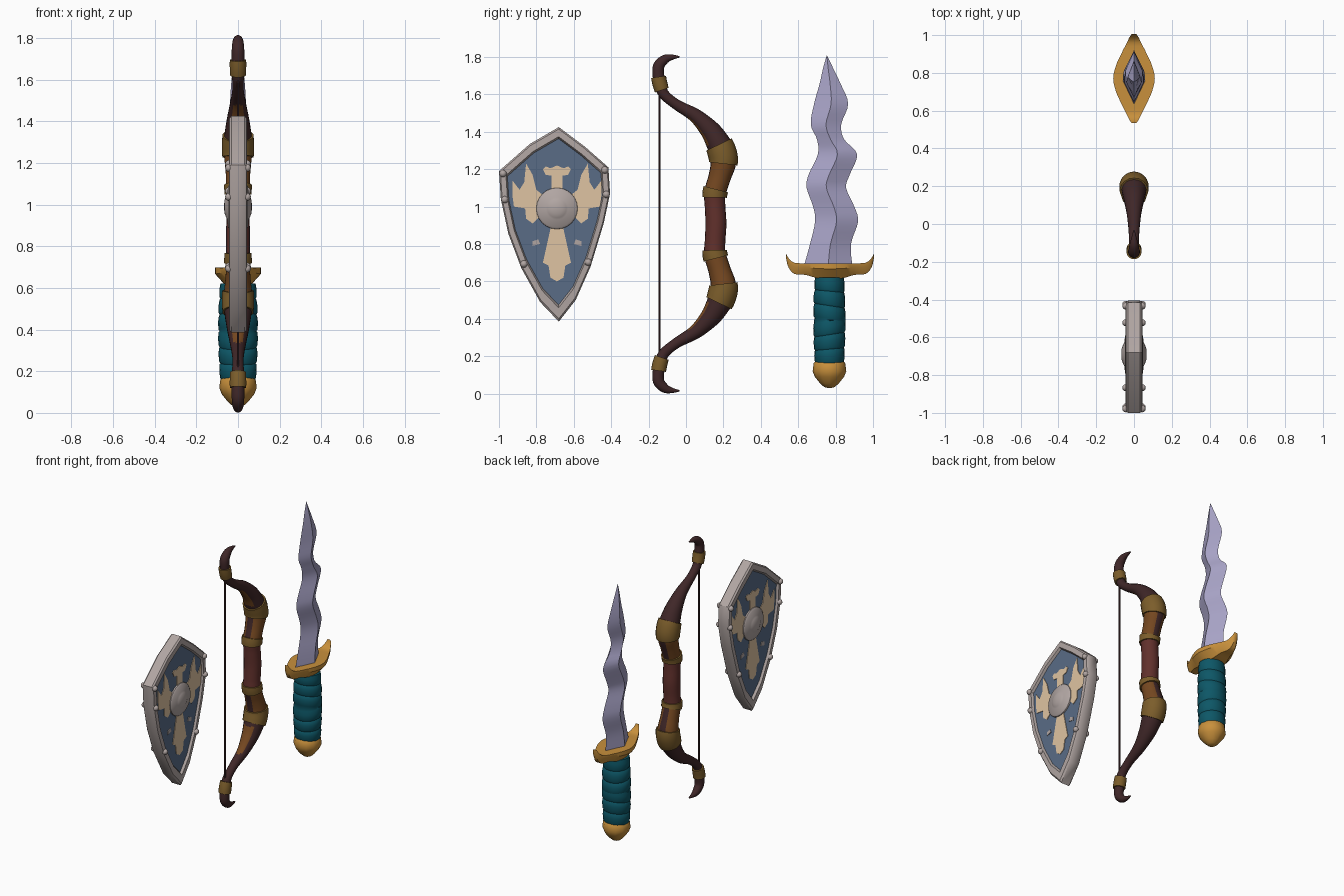
import bpy, bmesh, math
from mathutils import Vector

cube = bpy.data.objects.get("Cube")
if cube:
    bpy.data.objects.remove(cube, do_unlink=True)


def material(name, *rgb):
    m = bpy.data.materials.new(name)
    m.use_nodes = True
    m.diffuse_color = (*rgb, 1)
    m.node_tree.nodes["Principled BSDF"].inputs["Base Color"].default_value = (*rgb, 1)
    return m


STEEL = material("warm steel", .44, .38, .365)
BLUE = material("slate blue", .1, .15, .24)
CREAM = material("cream", .74, .55, .36)
DARK = material("dark wood", .05, .02, .021)
BROWN = material("brown wood", .18, .065, .015)
OCHRE = material("ochre wrap", .2, .11, .024)
GRIP = material("red leather", .12, .03, .025)
BLADE = material("lavender steel", .4, .375, .58)
GOLD = material("gold", .58, .28, .045)
TEAL = material("teal cloth", .004, .095, .135)


def spline(points, steps):
    """Catmull-Rom through tuples of any length."""
    pts = [points[0]] + points + [points[-1]]
    out = []
    for a, b, c, d in zip(pts, pts[1:], pts[2:], pts[3:]):
        for s in range(steps):
            t = s / steps
            out.append(tuple(q + t / 2 * (r - p + t * (2*p - 5*q + 4*r - s4 + t * (3*(q - r) + s4 - p)))
                             for p, q, r, s4 in zip(a, b, c, d)))
    return out + [points[-1]]


def loft(name, rings, mats, rule=None, closed=False, angle=40):
    """Skin a list of equal rings; closed joins last ring to first, otherwise ends are capped."""
    bm = bmesh.new()
    loops = [[bm.verts.new(p) for p in ring] for ring in rings]
    for a, b in zip(loops, loops[1:] + (loops[:1] if closed else [])):
        for i in range(len(a)):
            j = (i + 1) % len(a)
            bm.faces.new((a[i], a[j], b[j], b[i]))
    if not closed:
        bm.faces.new(loops[0])
        bm.faces.new(loops[-1])
    bmesh.ops.recalc_face_normals(bm, faces=bm.faces)
    if rule:
        bm.normal_update()
        for f in bm.faces:
            f.material_index = rule(f.calc_center_median(), f.normal)
    mesh = bpy.data.meshes.new(name)
    bm.to_mesh(mesh)
    bm.free()
    for m in mats:
        mesh.materials.append(m)
    ob = bpy.data.objects.new(name, mesh)
    bpy.context.collection.objects.link(ob)
    bpy.ops.object.select_all(action='DESELECT')
    ob.select_set(True)
    bpy.context.view_layer.objects.active = ob
    bpy.ops.object.shade_smooth_by_angle(angle=math.radians(angle))
    return ob


def circle(n):
    return [(math.cos(math.tau * i / n), math.sin(math.tau * i / n)) for i in range(n)]


def tube(name, path, mats, rule=None, sides=18):
    """Round tube along (y, z, radius) samples in the side plane."""
    rings = []
    for i, (y, z, r) in enumerate(path):
        p, q = path[max(i - 1, 0)], path[min(i + 1, len(path) - 1)]
        t = Vector((0, q[0] - p[0], q[1] - p[1])).normalized()
        n = Vector((0, t.z, -t.y))
        rings.append([Vector((0, y, z)) + r * (c * n + s * Vector((1, 0, 0))) for c, s in circle(sides)])
    return loft(name, rings, mats, rule)


def plate(name, outline, x0, x1, mat):
    return loft(name, [[(x, y, z) for y, z in outline] for x in (x0, x1)], [mat])


# ---- Shield: rim, panel, boss, studs and two-sided emblem ----
SY, SZ = -.69, 1.0
outline = [(-.68, 1.425), (-.54, 1.32), (-.415, 1.21), (-.406, 1.07), (-.44, .91), (-.51, .68),
           (-.59, .5), (-.68, .385), (-.78, .49), (-.88, .67), (-.95, .855), (-.99, 1.04),
           (-1.0, 1.19), (-.835, 1.335)]


def inset(k):
    return [(SY + (y - SY) * k, SZ + (z - SZ) * k) for y, z in outline]


half = [(1, .032), (.975, .042), (.88, .044), (.85, .026)]
profile = half + [(k, -x) for k, x in reversed(half)]
loft("shield_rim", [[(x, y, z) for y, z in inset(k)] for k, x in profile], [STEEL], closed=True)
plate("shield_panel", inset(.88), -.029, .029, BLUE)

boss = [(.112, .02), (.11, .038), (.1, .047), (.06, .052), (.05, .058), (.03, .065), (.005, .067)]
boss = boss + [(r, -x) for r, x in boss[::-1]]
boss.sort(key=lambda p: p[1])
loft("shield_boss", [[(x, SY + r * c, SZ - .01 + r * s) for c, s in circle(24)] for r, x in boss], [STEEL])

stud_spots = inset(.93)
for side in (-1, 1):
    for i in (2, 3, 5, 9, 11, 12):
        y, z = stud_spots[i]
        bpy.ops.mesh.primitive_uv_sphere_add(segments=12, ring_count=8, radius=.019,
                                             location=(side * .043, y, z))
        stud = bpy.context.object
        stud.name = "shield_stud"
        stud.data.materials.append(STEEL)
        bpy.ops.object.shade_smooth()

head = [(0, 1.05), (.03, 1.05), (.03, 1.165), (.06, 1.17), (.075, 1.2), (.06, 1.215), (.035, 1.205), (0, 1.22)]
tail = [(0, .95), (.03, .95), (.035, .88), (.075, .7), (.045, .685), (.035, .62), (0, .6)]
wing = [(.07, .97), (.13, .91), (.165, .935), (.17, .99), (.23, 1.0), (.238, 1.06), (.238, 1.14),
        (.2, 1.09), (.175, 1.13), (.165, 1.23), (.13, 1.17), (.11, 1.09), (.06, 1.05)]
spot = [(.09, .8), (.13, .79), (.13, .815), (.1, .825)]
for face in (-1, 1):
    x0, x1 = face * .027, face * .033
    for name, shape in (("emblem_head", head), ("emblem_tail", tail)):
        mirrored = [(-d, z) for d, z in shape[-2:0:-1]]
        plate(name, [(SY + d, z) for d, z in shape + mirrored], x0, x1, CREAM)
    for side in (-1, 1):
        for name, shape, mat in (("emblem_wing", wing, CREAM), ("emblem_spot", spot, STEEL)):
            plate(name, [(SY + side * d, z) for d, z in shape], x0, x1, mat)

# ---- Bow: one carved stave, wrapped bands and a string ----
MID = .908
arm = [(.16, 0, .056), (.155, .1, .055), (.155, .165, .058), (.18, .25, .06), (.2, .33, .068),
       (.19, .39, .069), (.165, .445, .063), (.125, .505, .053), (.05, .578, .038), (-.05, .637, .028),
       (-.115, .69, .028), (-.137, .74, .031), (-.148, .8, .031), (-.145, .845, .03),
       (-.115, .878, .025), (-.08, .89, .016), (-.035, .893, .004)]
stave = spline([(y, MID - d, r) for y, d, r in arm[:0:-1]] + [(y, MID + d, r) for y, d, r in arm], 8)


def stave_colour(c, n):
    d = abs(c.z - MID)
    if d < .15:
        return 2
    if .17 < d < .33:                      # carved sides, dark front and back
        return 1 if abs(n.x) > .4 else 0
    if .42 < d < .57 and n.y < -.3 and abs(n.x) < .65:
        return 1
    return 0


tube("bow_stave", stave, [DARK, BROWN, GRIP], stave_colour)
for lo, hi in ((.14, .19), (.315, .43), (.71, .79)):
    for side in (-1, 1):
        part = [p for p in stave if lo <= side * (p[1] - MID) <= hi]
        band = [(y, z, r + .009) for y, z, r in part]
        tube("bow_band", band, [OCHRE])
tube("bow_string", [(-.142, .18, .006), (-.142, MID, .006), (-.142, 1.64, .006)], [DARK], sides=8)

# ---- Dagger: wavy blade, horned guard, wrapped handle, pommel ----
DY = .77
edges = [(.63, .89, .68, .06), (.663, .882, .8, .058), (.69, .92, .92, .056), (.68, .9, 1.0, .054),
         (.645, .856, 1.1, .052), (.655, .875, 1.17, .05), (.705, .915, 1.28, .047), (.7, .845, 1.36, .043),
         (.667, .83, 1.44, .04), (.685, .867, 1.55, .035), (.715, .825, 1.66, .025),
         (.733, .787, 1.74, .014), (.752, .754, 1.808, .001)]
loft("dagger_blade", [[(0, a, z), (t, (a + b) / 2, z), (0, b, z), (-t, (a + b) / 2, z)]
                      for a, b, z, t in spline(edges, 4)], [BLADE], angle=25)

horn = [(.235, .012, .725, .75), (.222, .022, .675, .725), (.19, .038, .64, .7), (.13, .068, .635, .697),
        (.07, .095, .618, .697), (0, .11, .612, .697)]
guard = spline([(-d, h, b, t) for d, h, b, t in horn] + [(d, h, b, t) for d, h, b, t in horn[-2::-1]], 3)
loft("dagger_guard", [[(h, DY + d, t), (h, DY + d, t * .65 + b * .35), (h * .55, DY + d, b),
                       (-h * .55, DY + d, b), (-h, DY + d, t * .65 + b * .35), (-h, DY + d, t)]
                      for d, h, b, t in guard], [GOLD], angle=35)

# Cloth wrap: overlapping tilted turns
wraps = []
TURNS = 6
for i in range(TURNS):
    for f, flare in ((0, .96), (.12, 1.02), (.6, 1.04), (.95, 1.0)):
        u = (i + f) / TURNS
        swell = flare * (1 + .1 * math.sin(math.pi * u))
        tilt = .2 * (-1) ** (i // 3)
        wraps.append([(.084 * swell * c, DY - .003 + .076 * swell * s, .16 + .465 * u + tilt * .07 * s * math.sin(math.pi * u))
                      for c, s in circle(20)])
loft("dagger_handle", wraps, [TEAL], angle=50)

knob = [(.178, .07), (.165, .084), (.12, .09), (.09, .078), (.055, .05), (.035, .028), (.03, .008)]
loft("dagger_pommel", [[(r * c, DY - .003 + r * s, z) for c, s in circle(12)] for z, r in knob], [GOLD])
